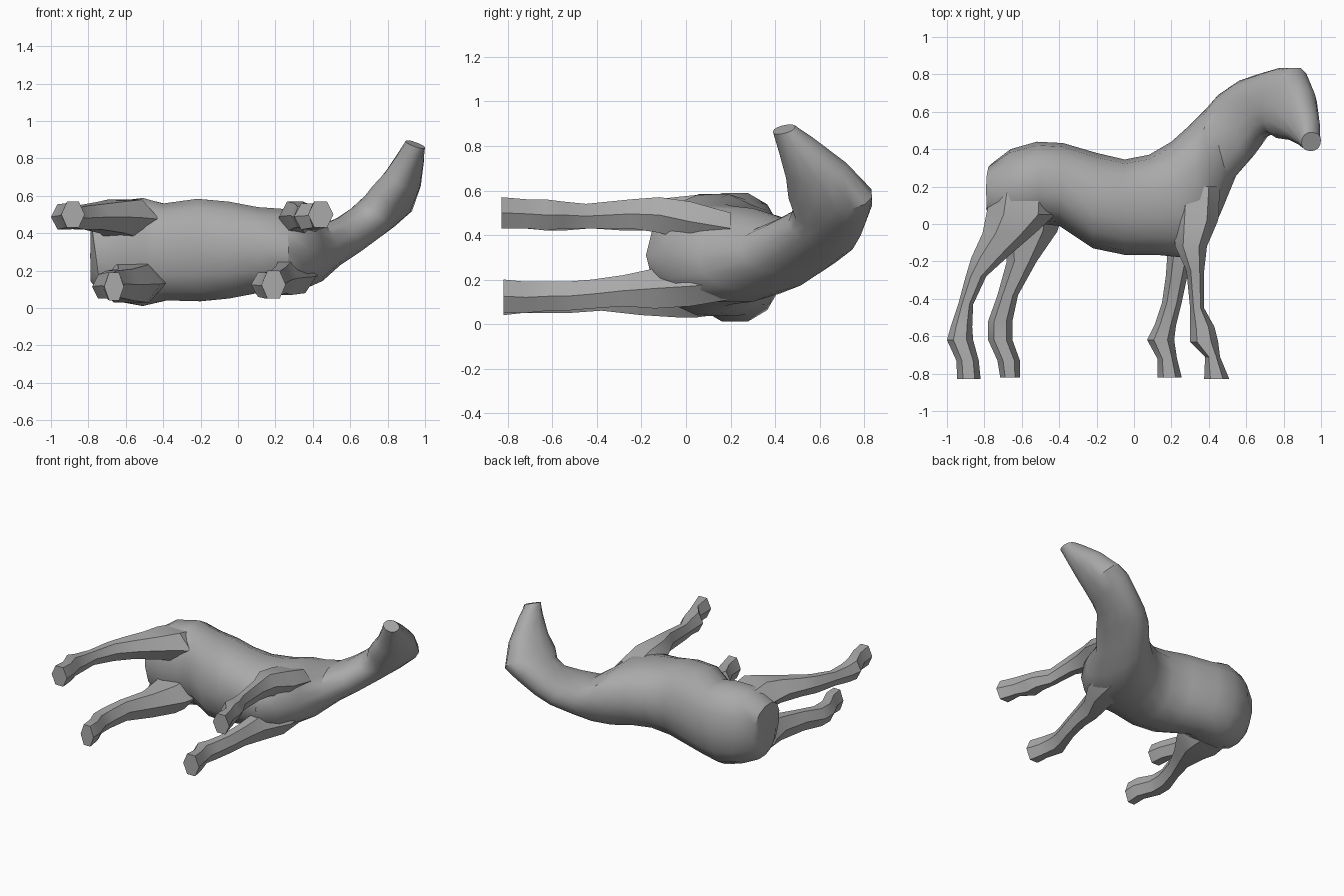
import bpy, bmesh, math
from mathutils import Vector as V

coat = bpy.data.materials.new("grey coat")
coat.diffuse_color = (0.4, 0.4, 0.4, 1)


def loft(name, rings, angle=40):
    """Skin a closed tube through equal-sized rings of points."""
    bm = bmesh.new()
    vs = [[bm.verts.new(p) for p in r] for r in rings]
    n = len(vs[0])
    for a, b in zip(vs, vs[1:]):
        for i in range(n):
            j = (i + 1) % n
            bm.faces.new((a[i], a[j], b[j], b[i]))
    bm.faces.new(vs[0])
    bm.faces.new(vs[-1])
    bmesh.ops.recalc_face_normals(bm, faces=bm.faces)
    me = bpy.data.meshes.new(name)
    bm.to_mesh(me)
    bm.free()
    ob = bpy.data.objects.new(name, me)
    bpy.context.collection.objects.link(ob)
    me.materials.append(coat)
    bpy.context.view_layer.objects.active = ob
    ob.select_set(True)
    bpy.ops.object.shade_smooth_by_angle(angle=math.radians(angle))
    ob.select_set(False)
    return ob


def spine_rings(sections, n, power):
    """Each section: back point, belly point, half width across the path."""
    mids = [(V(a) + V(b)) / 2 for a, b, w in sections]
    rings = []
    for k, (a, b, w) in enumerate(sections):
        up = (V(a) - V(b)) / 2
        tangent = mids[min(k + 1, len(mids) - 1)] - mids[max(k - 1, 0)]
        side = tangent.cross(up).normalized() * w
        ring = []
        for i in range(n):
            t = 2 * math.pi * i / n
            c, s = math.cos(t), math.sin(t)
            ring.append(mids[k] + up * math.copysign(abs(c) ** power, c)
                        + side * math.copysign(abs(s) ** power, s))
        rings.append(ring)
    return rings


def leg(name, sections, n=6):
    """Each section: y, then x range and z range."""
    rings = []
    for y, x0, x1, z0, z1 in sections:
        ring = []
        for i in range(n):
            t = 2 * math.pi * i / n
            ring.append(((x0 + x1) / 2 + math.cos(t) * (x1 - x0) / 2, y,
                         (z0 + z1) / 2 + math.sin(t) * (z1 - z0) / 2 / 0.866))
        rings.append(ring)
    return loft(name, rings, 30)


# Trunk from rump to shoulders, running on into the neck
trunk = [
    ((-.785, .27, .28), (-.79, .08, .28), .14),
    ((-.765, .32, .28), (-.76, .00, .28), .21),
    ((-.66, .40, .30), (-.62, -.03, .30), .275),
    ((-.52, .44, .30), (-.50, .00, .30), .295),
    ((-.38, .433, .30), (-.40, -.01, .30), .265),
    ((-.20, .38, .31), (-.22, -.13, .31), .28),
    ((-.05, .345, .31), (-.05, -.165, .31), .265),
    ((.08, .37, .31), (.12, -.165, .31), .235),
    ((.20, .44, .31), (.27, -.18, .31), .225),
    ((.30, .53, .31), (.38, -.10, .31), .215),
    ((.38, .61, .31), (.46, .05, .31), .17),
    ((.45, .69, .33), (.53, .24, .34), .12),
    ((.56, .765, .38), (.62, .35, .40), .11),
    ((.66, .80, .44), (.69, .46, .46), .11),
    # Head, turned up and tapering to the muzzle
    ((.78, .835, .53), (.74, .48, .51), .115),
    ((.89, .835, .57), (.76, .46, .60), .11),
    ((.935, .72, .70), (.83, .45, .68), .095),
    ((.96, .57, .82), (.89, .42, .79), .07),
    ((.955, .49, .885), (.94, .39, .865), .055),
]
loft("body_neck_and_head", spine_rings(trunk, 14, 0.88))

# Hind legs, thigh to hoof
leg("upper_hind_leg", [
    (.20, -.76, -.42, .34, .55), (.05, -.79, -.42, .37, .58),
    (-.05, -.81, -.53, .40, .57), (-.18, -.87, -.68, .42, .555),
    (-.28, -.90, -.79, .42, .545), (-.43, -.94, -.86, .43, .53),
    (-.55, -.98, -.865, .42, .54), (-.62, -1.0, -.86, .42, .555),
    (-.73, -.95, -.83, .43, .56), (-.83, -.945, -.82, .43, .57)])
leg("lower_hind_leg", [
    (.20, -.74, -.40, .05, .26), (.05, -.76, -.38, .03, .24),
    (-.04, -.72, -.41, .03, .23), (-.20, -.68, -.52, .04, .21),
    (-.38, -.73, -.62, .06, .20), (-.52, -.78, -.65, .05, .18),
    (-.62, -.78, -.65, .05, .18), (-.73, -.73, -.61, .05, .19),
    (-.82, -.715, -.61, .04, .19)])

# Front legs, shoulder to hoof
leg("upper_front_leg", [
    (.20, .22, .46, .36, .50), (.02, .21, .45, .37, .55),
    (-.12, .22, .39, .41, .57), (-.25, .28, .375, .43, .56),
    (-.45, .30, .375, .43, .54), (-.55, .30, .43, .43, .55),
    (-.63, .30, .45, .42, .56), (-.71, .38, .46, .43, .56),
    (-.83, .375, .51, .43, .57)])
leg("lower_front_leg", [
    (.20, .18, .44, .11, .26), (.02, .18, .42, .08, .26),
    (-.14, .18, .32, .07, .25), (-.28, .17, .285, .08, .22),
    (-.42, .15, .255, .07, .20), (-.54, .11, .225, .06, .19),
    (-.62, .07, .215, .06, .19), (-.72, .125, .23, .05, .19),
    (-.82, .125, .255, .05, .20)])
